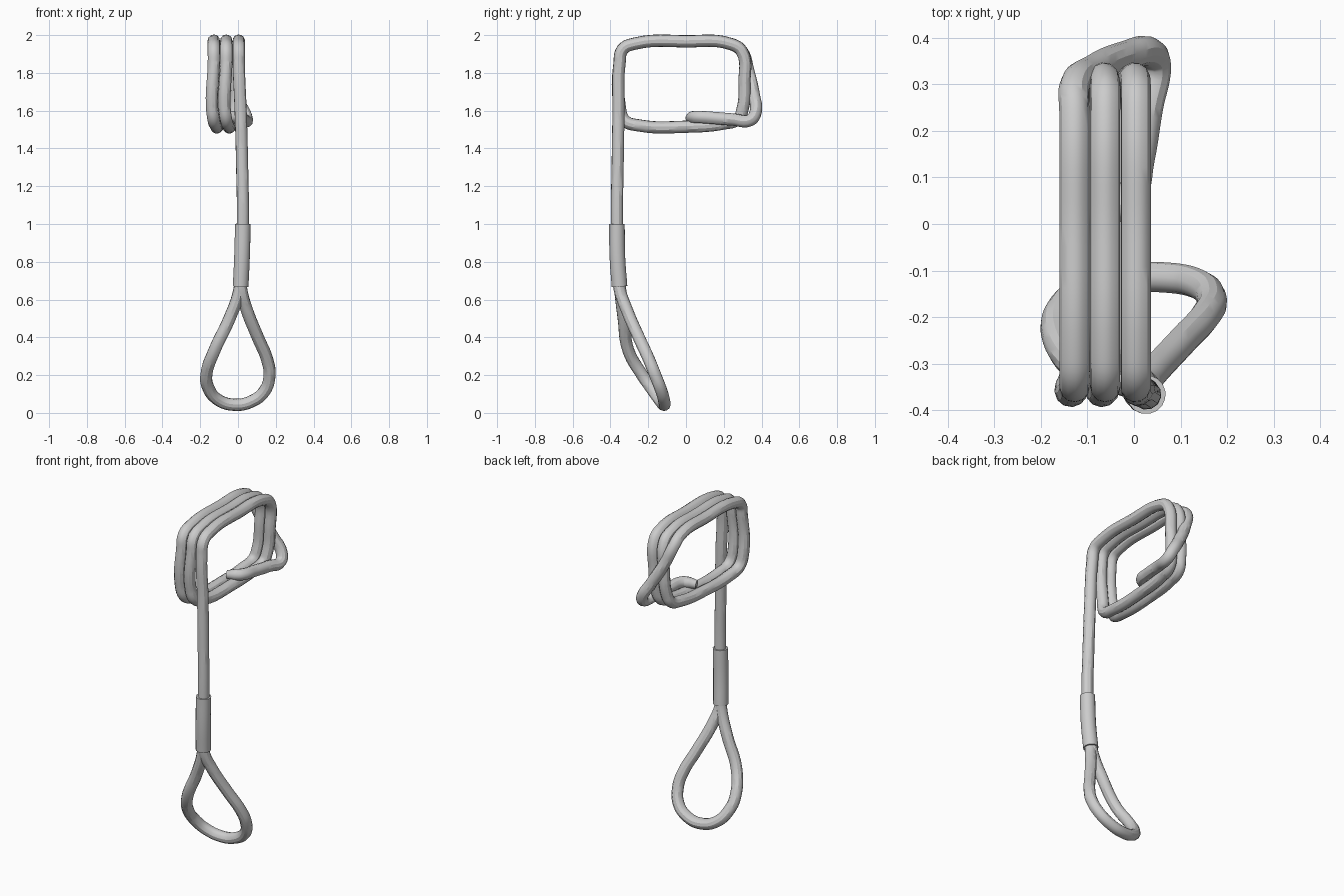
import bpy

if "Cube" in bpy.data.objects:
    bpy.data.objects.remove(bpy.data.objects["Cube"])


def tube(name, points, radius, taper=0, sides=4):
    """Round tube swept along a smooth path; the last point may be thinned."""
    cu = bpy.data.curves.new(name, 'CURVE')
    cu.dimensions = '3D'
    cu.bevel_depth = radius
    cu.bevel_resolution = sides
    cu.resolution_u = 6
    cu.use_fill_caps = True
    sp = cu.splines.new('BEZIER')
    sp.bezier_points.add(len(points) - 1)
    for bp, co in zip(sp.bezier_points, points):
        bp.co = co
        bp.handle_left_type = bp.handle_right_type = 'AUTO'
    if taper:
        sp.bezier_points[-1].radius = taper
    ob = bpy.data.objects.new(name, cu)
    bpy.context.collection.objects.link(ob)
    bpy.ops.object.select_all(action='DESELECT')
    ob.select_set(True)
    bpy.context.view_layer.objects.active = ob
    bpy.ops.object.convert(target='MESH')
    bpy.ops.object.shade_smooth_by_angle()
    return bpy.context.object


# Teardrop eye, hanging forward out of the sleeve
eye = [(.012, -.355, .76), (.016, -.352, .66), (.045, -.315, .55), (.105, -.25, .40),
       (.155, -.195, .28), (.167, -.163, .20), (.14, -.13, .115), (.07, -.115, .06),
       (-.02, -.118, .043), (-.11, -.142, .072), (-.16, -.19, .14), (-.167, -.235, .205),
       (-.125, -.305, .33), (-.045, -.33, .50), (.005, -.347, .64)]

# Straight shaft rising to the coil
shaft = [(.018, -.358, .76), (.026, -.366, 1.0), (.022, -.362, 1.3), (.014, -.357, 1.6)]

# Rounded rectangular coil profile in (y, z): over the top, down the back, under
top = [(-.352, 1.85), (-.335, 1.925), (-.27, 1.955), (0, 1.967), (.24, 1.952), (.295, 1.915)]
under = [(.31, 1.75), (.30, 1.61), (.275, 1.555), (.2, 1.532), (0, 1.515),
         (-.25, 1.522), (-.325, 1.548), (-.352, 1.63)]
pitch = .066
coil = []
for turn in range(3):
    x = .004 - turn * pitch
    coil += [(x, y, z) for y, z in top]
    if turn < 2:
        n = len(under) - 1
        coil += [(x - .008 - (pitch + .002) * i / n, y, z) for i, (y, z) in enumerate(under)]

# Tail crossing the back of the coil and tucking inside
tail = [(-.09, .33, 1.81), (-.02, .36, 1.68), (.035, .368, 1.59), (.047, .34, 1.55),
        (.03, .25, 1.553), (.012, .14, 1.562), (-.01, .055, 1.567), (-.04, .035, 1.565),
        (-.085, .02, 1.56)]

tube('rope', eye + shaft + coil + tail, .0325, taper=.75)

# Crimp sleeve around the neck of the eye
tube('sleeve', [(.014, -.352, .67), (.021, -.363, .82), (.026, -.366, 1.0)], .042, sides=6)
